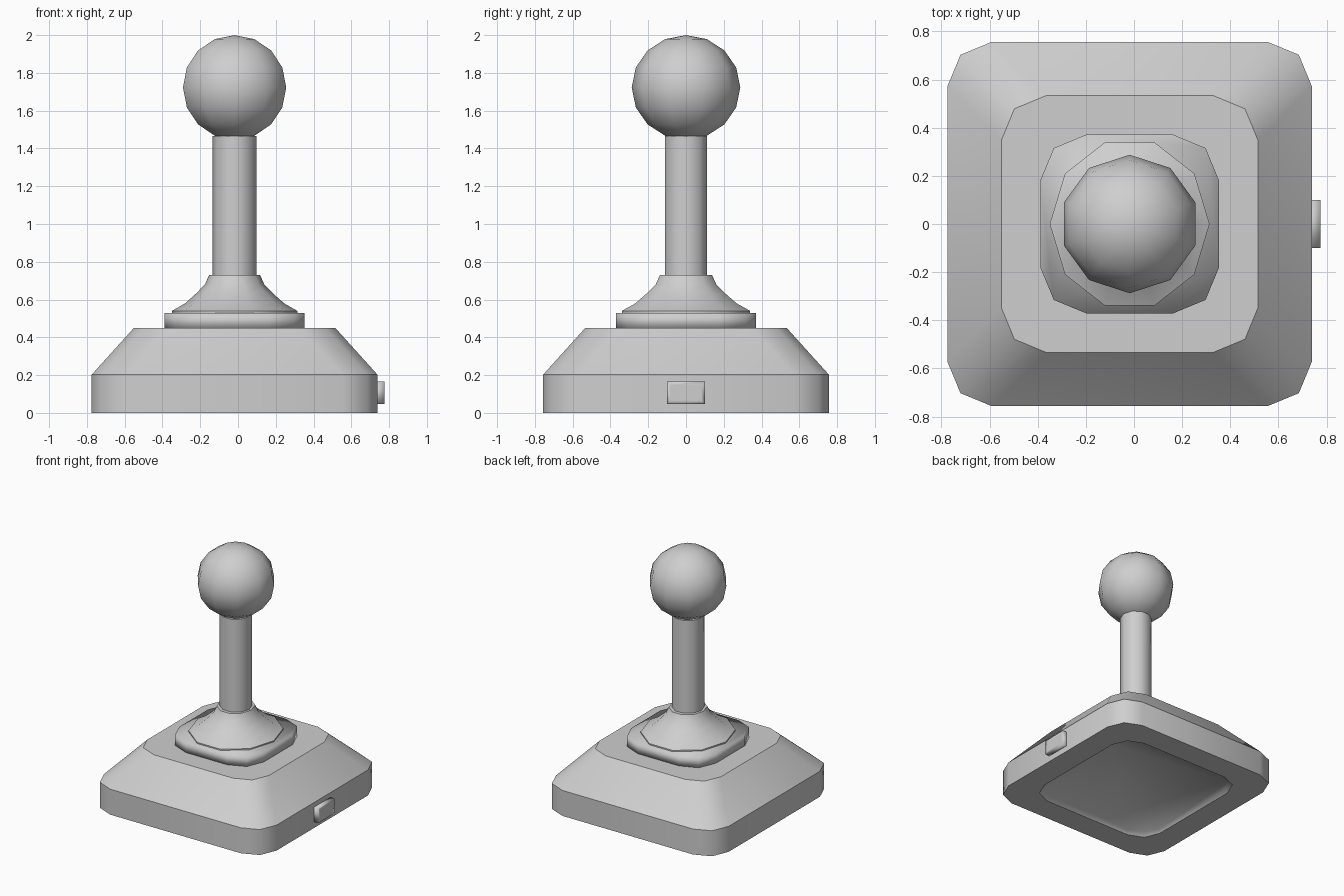
import bpy, bmesh, math
from mathutils import Vector

cube = bpy.data.objects.get("Cube")
if cube:
    bpy.data.objects.remove(cube)

CX = -0.018  # the button on the left side shifts the body off centre

grey = bpy.data.materials.new("plain grey")
grey.use_nodes = True
grey.diffuse_color = (0.62, 0.62, 0.62, 1)
grey.node_tree.nodes["Principled BSDF"].inputs["Base Color"].default_value = grey.diffuse_color


def rounded_square(half, radius, z):
    """Square outline with two-segment rounded corners."""
    c = half - radius
    pts = []
    for q, (sx, sy) in enumerate([(1, 1), (-1, 1), (-1, -1), (1, -1)]):
        for step in range(3):
            a = math.pi / 2 * q + math.pi / 4 * step
            pts.append(Vector((sx * c + radius * math.cos(a), sy * c + radius * math.sin(a), z)))
    return pts


def decagon(rx, ry, z):
    angles = [math.tau * i / 10 for i in range(10)]
    return [Vector((rx * math.cos(a), ry * math.sin(a), z)) for a in angles]


def finish(name, bm, location):
    bmesh.ops.recalc_face_normals(bm, faces=bm.faces)
    for f in bm.faces:
        f.smooth = True
    mesh = bpy.data.meshes.new(name)
    bm.to_mesh(mesh)
    bm.free()
    mesh.materials.append(grey)
    ob = bpy.data.objects.new(name, mesh)
    ob.location = location
    bpy.context.collection.objects.link(ob)
    return ob


def loft(name, rings, sharp=()):
    """Skin a stack of outlines, cap both ends, crease the chosen rings."""
    bm = bmesh.new()
    loops = [[bm.verts.new(p) for p in ring] for ring in rings]
    n = len(loops[0])
    for low, high in zip(loops, loops[1:]):
        for i in range(n):
            j = (i + 1) % n
            bm.faces.new((low[i], low[j], high[j], high[i]))
    bm.faces.new(loops[0][::-1])
    bm.faces.new(loops[-1])
    for k in sharp:
        for i in range(n):
            bm.edges.get((loops[k][i], loops[k][(i + 1) % n])).smooth = False
    return finish(name, bm, (CX, 0, 0))


# Base: recessed underside, upright wall, sloped shoulder
loft("base", [
    rounded_square(0.54, 0.17, 0.025),
    rounded_square(0.56, 0.17, 0.0),
    rounded_square(0.757, 0.185, 0.0),
    rounded_square(0.757, 0.185, 0.202),
    rounded_square(0.533, 0.185, 0.45),
], sharp=(1, 2, 3, 4))

# Soft collar on the base
loft("collar", [
    rounded_square(0.371, 0.19, 0.445),
    rounded_square(0.371, 0.19, 0.53),
])

# Flared boot around the stick
boot = [(0.332, 0.525), (0.332, 0.54), (0.262, 0.58), (0.204, 0.632), (0.157, 0.68), (0.135, 0.73)]
loft("boot", [decagon(r, r * 1.075, z) for r, z in boot], sharp=(0, 1, 5))

# Stick
loft("stick", [decagon(0.1165, 0.1165, z) for z in (0.7, 1.465)], sharp=(0, 1))

# Ball handle
bm = bmesh.new()
bmesh.ops.create_uvsphere(bm, u_segments=10, v_segments=8, radius=0.2875)
bmesh.ops.scale(bm, vec=(1, 1, 0.963), verts=bm.verts)
finish("ball_handle", bm, (CX, 0, 1.723))

# Side button with a framed face
bm = bmesh.new()
bmesh.ops.create_cube(bm, size=1)
bmesh.ops.scale(bm, vec=(0.06, 0.2, 0.118), verts=bm.verts)
face = max(bm.faces, key=lambda f: f.calc_center_median().x)
bmesh.ops.inset_region(bm, faces=[face], thickness=0.026)
finish("side_button", bm, (0.745, 0, 0.106))
